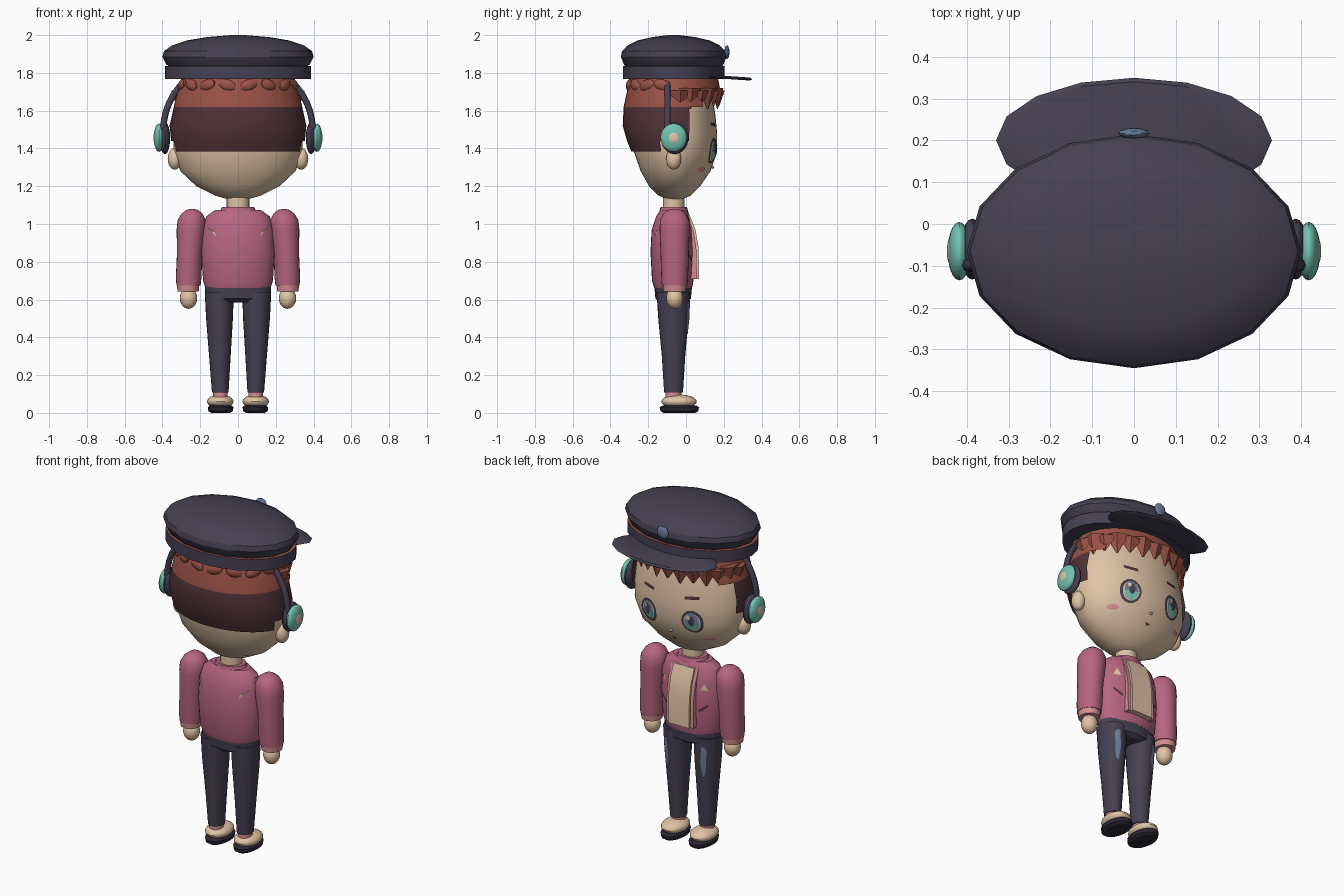
import bpy, bmesh
from math import sin, cos, pi, radians
from mathutils import Matrix, Vector, Euler
from mathutils.bvhtree import BVHTree

if bpy.data.objects.get("Cube"):
    bpy.data.objects.remove(bpy.data.objects["Cube"])


def material(name, r, g, b):
    m = bpy.data.materials.new(name)
    m.use_nodes = True
    m.diffuse_color = (r, g, b, 1)
    m.node_tree.nodes["Principled BSDF"].inputs["Base Color"].default_value = (r, g, b, 1)
    return m


NAVY = material("navy cloth", .062, .052, .085)
SKIN = material("warm beige", .75, .55, .38)
JACKET = material("rose jacket", .47, .13, .22)
PALE = material("pale pink", .65, .27, .29)
TEAL = material("teal", .17, .55, .44)
BLUE = material("slate blue", .14, .21, .33)
RED = material("red brown hair", .33, .085, .06)
DARK = material("dark maroon hair", .085, .033, .04)
SOLE = material("near black", .025, .02, .033)

surfaces = {}
parts = []


def add(name, bm, *mats):
    bmesh.ops.recalc_face_normals(bm, faces=bm.faces)
    me = bpy.data.meshes.new(name)
    surfaces[name] = BVHTree.FromBMesh(bm)
    bm.to_mesh(me)
    bm.free()
    for m in mats:
        me.materials.append(m)
    ob = bpy.data.objects.new(name, me)
    bpy.context.collection.objects.link(ob)
    parts.append(ob)
    return ob


def rings(profile, n=32, side=1):
    """Skin stacked ellipses given as z, rx, ry, cy and optional cx."""
    bm = bmesh.new()
    loops = []
    for z, rx, ry, cy, *cx in profile:
        c = side * cx[0] if cx else 0
        loops.append([bm.verts.new((c + rx * cos(2 * pi * i / n), cy + ry * sin(2 * pi * i / n), z))
                      for i in range(n)])
    for a, b in zip(loops, loops[1:]):
        for i in range(n):
            j = (i + 1) % n
            bm.faces.new((a[i], a[j], b[j], b[i]))
    bm.faces.new(loops[0])
    bm.faces.new(loops[-1])
    return bm


def ball(name, loc, size, mat, rot=(0, 0, 0), seg=20):
    bm = bmesh.new()
    m = Matrix.LocRotScale(Vector(loc), Euler(rot), Vector(size))
    bmesh.ops.create_uvsphere(bm, u_segments=seg, v_segments=seg // 2 + 2, radius=1, matrix=m)
    return add(name, bm, mat)


def plate(name, target, outline, mat, lift=.004, side=1):
    """Thin painted plate, projected along y onto a surface; outline is x, z."""
    bm = bmesh.new()
    tree = surfaces[target]
    mid = sum((Vector(p) for p in outline), Vector((0, 0))) / len(outline)

    def drop(p):
        hit, nor, *_ = tree.ray_cast(Vector((p.x, side, p.y)), Vector((0, -side, 0)))
        if hit is None:
            return bm.verts.new((p.x, 0, p.y))
        return bm.verts.new(hit + Vector((0, side * lift, 0)))
    loops = [[drop(mid.lerp(Vector(p), t)) for p in outline] for t in (.35, .7, 1)]
    c, n = drop(mid), len(outline)
    for i in range(n):
        j = (i + 1) % n
        bm.faces.new((c, loops[0][i], loops[0][j]))
        for a, b in zip(loops, loops[1:]):
            bm.faces.new((a[i], b[i], b[j], a[j]))
    return add(name, bm, mat)


def oval(cx, cz, rx, rz, n=16, start=0, sweep=2 * pi):
    return [(cx + rx * cos(start + sweep * i / n), cz + rz * sin(start + sweep * i / n)) for i in range(n)]


def slab(name, profile, x0, x1, mat):
    """Extrude a y, z profile across x."""
    bm = bmesh.new()
    f = bm.faces.new([bm.verts.new((x0, y, z)) for y, z in profile])
    ext = bmesh.ops.extrude_face_region(bm, geom=[f])["geom"]
    bmesh.ops.translate(bm, vec=(x1 - x0, 0, 0), verts=[v for v in ext if isinstance(v, bmesh.types.BMVert)])
    return add(name, bm, mat)


# Head and neck
add("head", rings([(1.13, .05, .035, -.06), (1.15, .12, .085, -.06), (1.2, .22, .135, -.06),
                   (1.28, .305, .185, -.055), (1.38, .34, .22, -.055), (1.48, .345, .225, -.06),
                   (1.58, .335, .22, -.065), (1.68, .31, .205, -.065), (1.76, .27, .18, -.065)], 40), SKIN)
add("neck", rings([(1.05, .06, .057, -.065), (1.17, .06, .057, -.065)], 20), SKIN)

# Hair: full crown, with the lower rows kept only at the back
bm = rings([(1.385, .345, .23, -.06), (1.44, .354, .25, -.062), (1.52, .362, .27, -.065), (1.62, .34, .265, -.065),
            (1.69, .325, .25, -.065), (1.77, .3, .235, -.065), (1.83, .28, .2, -.065)], 40)
doomed = []
for f in bm.faces:
    c = f.calc_center_median()
    f.material_index = int(c.z < 1.62)
    limit = -.15 if c.z < 1.44 else .02 if c.z < 1.62 else .07
    if len(f.verts) > 4 and c.z < 1.5 or c.z < 1.67 and c.y > limit:
        doomed.append(f)
bmesh.ops.delete(bm, geom=doomed, context="FACES")
add("hair", bm, RED, DARK)

# Fringe spikes around the forehead and tufts around the back
for i in range(13):
    a = radians(8 + 164 * i / 12)
    bm = bmesh.new()
    m = Matrix.LocRotScale(Vector((.325 * cos(a), -.065 + .238 * sin(a), 1.665)),
                           Euler((0, 0, a)), Vector((.5, 1, 1)))
    bmesh.ops.create_cone(bm, cap_ends=True, segments=4, radius1=.005, radius2=.065,
                          depth=.11 if i % 2 else .085, matrix=m)
    add("fringe_spike", bm, RED)
for i in range(8):
    a = radians(195 + 150 * i / 7)
    ball("hair_tuft", (.305 * cos(a), -.065 + .235 * sin(a), 1.735), (.05, .022, .03), RED,
         (0, .3 if i % 2 else -.3, a + pi / 2), 10)

# Cap
add("cap_crown", rings([(1.825, .355, .245, -.065), (1.845, .38, .264, -.065), (1.885, .4, .28, -.065),
                        (1.915, .392, .274, -.065), (1.945, .35, .245, -.065), (1.972, .27, .19, -.065),
                        (1.99, .16, .11, -.065), (2, .04, .03, -.065)], 16), NAVY)
bm = rings([(1.767, .387, .268, -.065), (1.836, .387, .268, -.065)], 24)
for f in bm.faces:
    f.material_index = int(f.calc_center_median().z > 1.83)
add("cap_band", bm, NAVY, RED)
brim = add("cap_brim", rings([(-.006, .31, .14, 0), (.002, .33, .15, 0), (.01, .31, .14, 0)], 16), NAVY)
brim.location = (0, .2, 1.775)
brim.rotation_euler.x = radians(-4)
ball("cap_badge", (0, .217, 1.91), (.037, .013, .037), BLUE, seg=12)

# Headphones: band over the head and a cup on each ear
cu = bpy.data.curves.new("headphone_band", "CURVE")
cu.dimensions = "3D"
cu.bevel_depth = .017
cu.bevel_resolution = 2
sp = cu.splines.new("POLY")
sp.points.add(24)
for i, p in enumerate(sp.points):
    a = pi * i / 24
    p.co = (.395 * cos(a), -.098, 1.5 + .365 * sin(a), 1)
cu.materials.append(NAVY)
bpy.context.collection.objects.link(bpy.data.objects.new("headphone_band", cu))
for s in (-1, 1):
    ball("headphone_pad", (s * .387, -.06, 1.455), (.028, .073, .085), NAVY)
    ball("headphone_cup", (s * .418, -.065, 1.457), (.028, .07, .075), TEAL)
    ball("headphone_button", (s * .435, -.065, 1.457), (.013, .036, .036), SKIN)
    ball("ear", (s * .335, -.065, 1.345), (.037, .04, .057), SKIN)

# Face
for s in (-1, 1):
    x, z = s * .142, 1.388
    plate("eye_outline", "head", oval(x, z, .061, .069), NAVY, .004)
    plate("eye_white", "head", oval(x, z - .002, .047, .055), SKIN, .006)
    plate("iris", "head", oval(x, z, .039, .053), BLUE, .008)
    plate("iris_glow", "head", oval(x, z - .006, .037, .045, 16, pi, pi * 16 / 15), TEAL, .010)
    plate("pupil", "head", oval(x, z + .008, .018, .032, 10), NAVY, .012)
    plate("eye_glint", "head", oval(x + .016, z + .028, .011, .013, 8), SKIN, .014)
    plate("eyebrow", "head", [(s * .1, 1.515), (s * .18, 1.523), (s * .18, 1.54), (s * .1, 1.534)], DARK)
    plate("cheek", "head", oval(s * .215, 1.288, .03, .014, 12), PALE)
ball("nose", (0, .142, 1.3), (.01, .008, .007), SKIN, seg=8)
plate("mouth", "head", [(-.02, 1.252), (.02, 1.252), (0, 1.238)], DARK)

# Jacket, open over a shirt
add("jacket", rings([(.66, .172, .1, -.068), (.7, .185, .11, -.07), (.85, .195, .118, -.07), (.97, .188, .112, -.07),
                     (1.04, .168, .09, -.068), (1.075, .12, .07, -.066)]), JACKET)
add("collar", rings([(1.06, .1, .078, -.065), (1.09, .085, .07, -.065)], 24), JACKET)
front = [(-.04, 1.06), (.02, 1.045), (.05, .97), (.066, .88), (.07, .71), (0, .71)]
slab("shirt", front, -.068, .068, SKIN)
for s in (-1, 1):
    slab("lapel", [(y - .012, z) for y, z in front], s * .066, s * .088, PALE)
    plate("shoulder_patch", "jacket", [(s * .165, .985), (s * .15, .97), (s * .115, .93), (s * .125, .96)],
          SKIN, .005, -1)
    plate("chest_patch", "jacket", [(s * .11, .93), (s * .15, .93), (s * .13, .97)], SKIN, .005)
    plate("pocket", "jacket", [(s * .105, .8), (s * .15, .835), (s * .15, .85), (s * .105, .815)], DARK, .005)

# Arms, hands, legs and shoes
for s in (-1, 1):
    add("sleeve", rings([(.675, .064, .068, -.06, .262), (.72, .068, .071, -.06, .261),
                         (.85, .067, .075, -.06, .256), (.97, .077, .08, -.06, .248),
                         (1.02, .075, .078, -.06, .245), (1.055, .056, .06, -.06, .243),
                         (1.075, .03, .033, -.06, .243), (1.08, .008, .008, -.06, .243)], 24, s), JACKET)
    add("cuff", rings([(.642, .056, .06, -.06, .264), (.682, .06, .064, -.06, .264)], 24, s), PALE)
    ball("hand", (s * .262, -.06, .607), (.046, .045, .056), SKIN)
    add("trouser_leg", rings([(.108, .044, .05, -.066, .094), (.3, .057, .062, -.066, .096),
                              (.5, .071, .08, -.067, .098), (.64, .077, .088, -.068, .099)], 24, s), NAVY)
    plate("trouser_stripe", "trouser_leg", [(s * .115, .41), (s * .13, .43), (s * .14, .58), (s * .115, .6),
                                           (s * .105, .5)], BLUE, .006)
    add("sock", rings([(.07, .038, .042, -.066, .094), (.115, .038, .042, -.066, .094)], 20, s), PALE)
    ball("shoe", (s * .094, -.037, .06), (.07, .094, .037), SKIN)
    add("sole", rings([(0, .05, .085, -.035, .092), (.01, .065, .1, -.035, .092),
                       (.03, .068, .104, -.035, .092), (.038, .058, .09, -.035, .092)], 24, s), SOLE)
add("trouser_waist", rings([(.585, .075, .07, -.067), (.605, .172, .094, -.068), (.67, .176, .1, -.068)]), NAVY)

# Soft shading with crisp edges
for ob in bpy.context.selected_objects:
    ob.select_set(False)
for ob in parts:
    ob.select_set(True)
bpy.context.view_layer.objects.active = parts[0]
bpy.ops.object.shade_smooth_by_angle(angle=radians(32))
